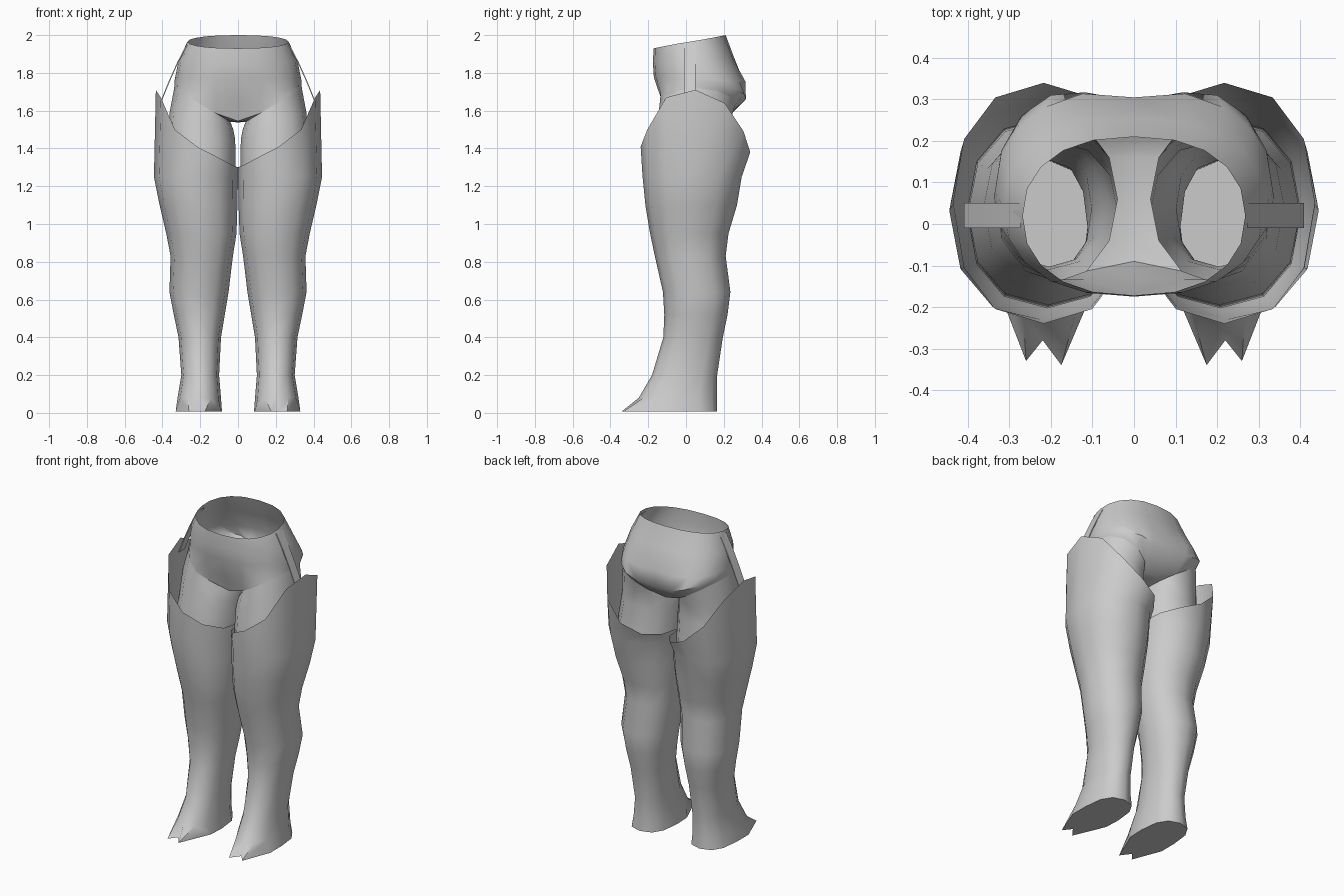
import bpy, bmesh, math

if "Cube" in bpy.data.objects:
    bpy.data.objects.remove(bpy.data.objects["Cube"])

mat = bpy.data.materials.new("plain grey")
mat.diffuse_color = (0.6, 0.6, 0.6, 1)
mat.use_nodes = True
mat.node_tree.nodes["Principled BSDF"].inputs["Base Color"].default_value = mat.diffuse_color
N = 12                                    # sides of each leg


def spow(v, e):
    return math.copysign(abs(v) ** e, v)


def ring(x0, x1, y0, y1, z, e=0.9):
    """Rounded leg section; point 0 is outer, 3 back, 6 inner, 9 front."""
    pts = []
    for i in range(N):
        a = 2 * math.pi * i / N
        x = (x0 + x1) / 2 + (x1 - x0) / 2 * spow(math.cos(a), e)
        y = (y0 + y1) / 2 + (y1 - y0) / 2 * spow(math.sin(a), e)
        pts.append((x, y, z(x) if callable(z) else z))
    return pts


def finish(name, bm, merge=False):
    """Turn a right-half mesh into a mirrored, smooth object."""
    bmesh.ops.recalc_face_normals(bm, faces=bm.faces)
    me = bpy.data.meshes.new(name)
    bm.to_mesh(me)
    bm.free()
    me.materials.append(mat)
    ob = bpy.data.objects.new(name, me)
    bpy.context.collection.objects.link(ob)
    m = ob.modifiers.new("mirror", 'MIRROR')
    m.use_mirror_merge = merge
    m.merge_threshold = 0.002
    bpy.context.view_layer.objects.active = ob
    ob.select_set(True)
    bpy.ops.object.shade_smooth_by_angle(angle=math.radians(50))
    ob.select_set(False)
    return ob


def grid(bm, rows, closed):
    vs = [[bm.verts.new(p) for p in r] for r in rows]
    n = len(rows[0])
    for a, b in zip(vs, vs[1:]):
        for i in range(n if closed else n - 1):
            j = (i + 1) % n
            bm.faces.new((a[i], a[j], b[j], b[i]))
    return vs


# Leg sections: z, inner x, outer x, front y, back y
SECTIONS = [
    (0.08, 0.09, 0.32, -0.25, 0.165), (0.20, 0.10, 0.30, -0.18, 0.165),
    (0.40, 0.09, 0.315, -0.12, 0.195), (0.52, 0.07, 0.34, -0.115, 0.22),
    (0.64, 0.05, 0.363, -0.122, 0.235), (0.83, 0.027, 0.357, -0.165, 0.21),
    (0.95, 0.008, 0.38, -0.19, 0.225), (1.10, 0.003, 0.415, -0.215, 0.27),
    (1.25, 0.0, 0.445, -0.23, 0.295)]

# Outer legging with cloven toes and a scooped top edge
sole = ring(0.085, 0.33, -0.24, 0.165, 0.008, 0.8)
for i, p in {7: (0.09, -0.14), 8: (0.175, -0.34), 9: (0.22, -0.28),
             10: (0.26, -0.33), 11: (0.33, -0.15)}.items():
    sole[i] = (p[0], p[1], 0.008)
EDGE_Z = [1.71, 1.64, 1.49, 1.38, 1.33, 1.31, 1.30, 1.31, 1.35, 1.41, 1.50, 1.67]
edge = [(p[0], p[1], z) for p, z in zip(ring(0.0, 0.435, -0.24, 0.34, 0), EDGE_Z)]
bm = bmesh.new()
rows = [sole] + [ring(a, b, c, d, z) for z, a, b, c, d in SECTIONS] + [edge]
vs = grid(bm, rows, True)
bm.faces.new(vs[0])
finish("legging", bm)

# Inner leg from the brief hem down inside the legging
hem = ring(0.04, 0.338, -0.14, 0.26, lambda x: 1.54 + (x - 0.04) * 0.6, 1.0)
bm = bmesh.new()
inner = [ring(a + .012, b - .012, c + .012, d - .012, z) for z, a, b, c, d in SECTIONS[:-1]]
inner.append(ring(0.012, 0.40, -0.195, 0.25, 1.27))
inner.append(ring(0.015, 0.375, -0.165, 0.225, 1.45))
mid = ring(0.025, 0.362, -0.15, 0.235, lambda x: 1.5 + (x - 0.025) * 0.27)
vs = grid(bm, inner + [mid, hem], True)
bm.faces.new(vs[0])
finish("inner_leg", bm)

# Briefs: waist rows running from centre front to centre back, ending on the hem
COLS = 10


def waist(rx, yf, yb, zf, zb, cleft=0.0):
    pts = []
    for i in range(COLS + 1):
        a = -math.pi / 2 + math.pi * i / COLS
        s = math.sin(a)
        x = 0 if i in (0, COLS) else rx * spow(math.cos(a), 0.85)
        y = (yf + yb) / 2 + (yb - yf) / 2 * spow(s, 0.9)
        if i == COLS:
            y -= cleft
        pts.append((x, y, zf + (zb - zf) * (s + 1) / 2))
    return pts


low = [(0, -0.09, 1.545)] + [hem[i % N] for i in range(8, 17)] + [(0, 0.20, 1.545)]
hip = waist(0.335, -0.17, 0.325, 1.775, 1.755, 0.02)
seat = []
for i, (h, l) in enumerate(zip(hip, low)):
    s = max(0, math.sin(-math.pi / 2 + math.pi * i / COLS))
    p = [h[k] * 0.45 + l[k] * 0.55 for k in range(3)]
    p[1] += 0.05 * s
    seat.append(p)
bm = bmesh.new()
vs = grid(bm, [waist(0.268, -0.172, 0.21, 1.93, 2.0),
               waist(0.315, -0.175, 0.255, 1.85, 1.88), hip, seat, low], False)
# Crotch strip between the leg openings
side = [vs[-1][1]] + [bm.verts.new(hem[i]) for i in (7, 6, 5)] + [vs[-1][-2]]
mids = [vs[-1][0]] + [bm.verts.new((0, hem[i][1], 1.538)) for i in (7, 6, 5)] + [vs[-1][-1]]
for i in range(4):
    bm.faces.new((side[i], side[i + 1], mids[i + 1], mids[i]))
finish("briefs", bm, True)

# Side straps joining waist and legging
bm = bmesh.new()
path = [(0.273, 1.95), (0.32, 1.86), (0.365, 1.76), (0.41, 1.65)]
grid(bm, [[(x, -0.01, z), (x, 0.05, z), (x - 0.005, 0.05, z - 0.003), (x - 0.005, -0.01, z - 0.003)]
          for x, z in path], True)
finish("side_strap", bm)
